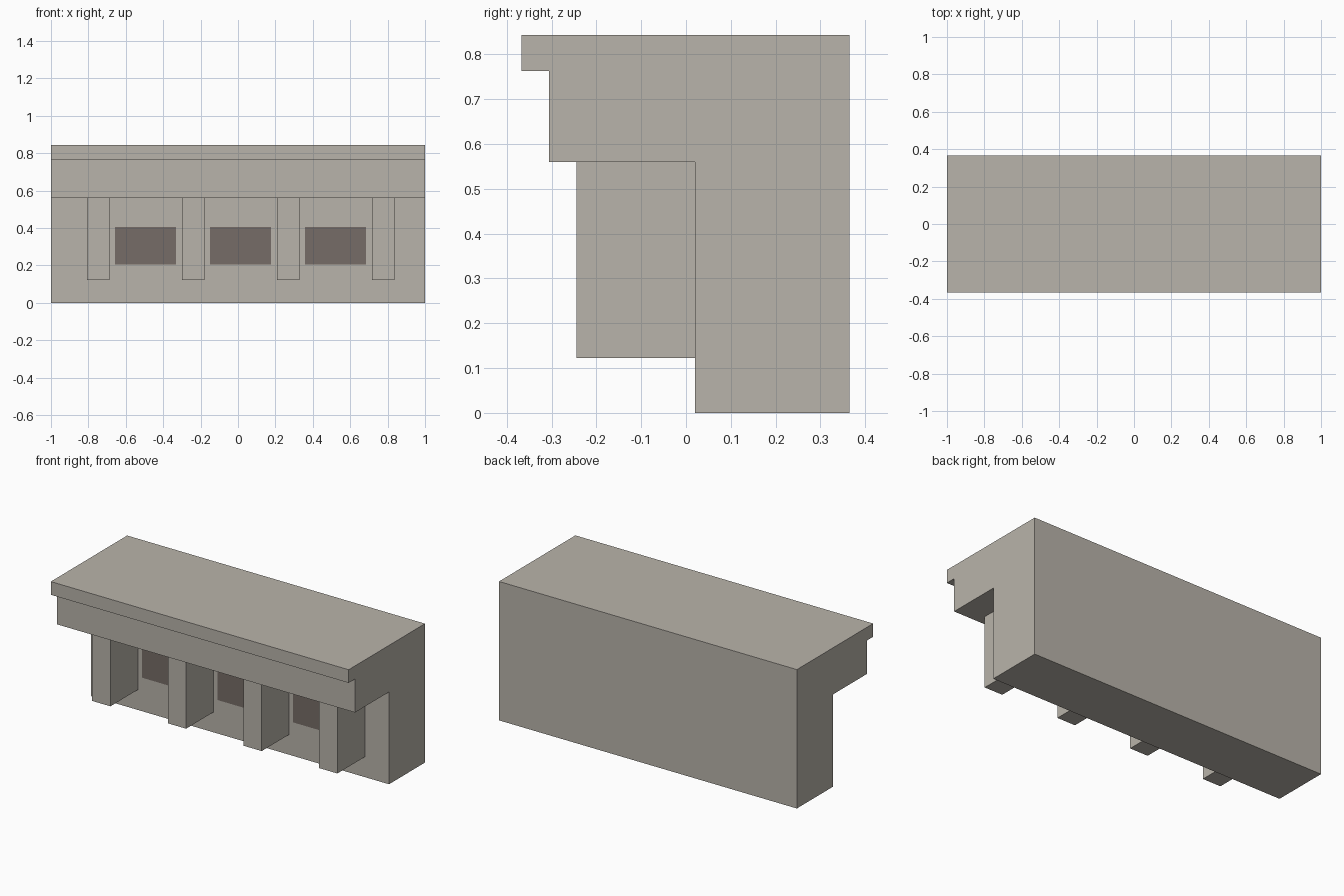
import bpy, bmesh

if "Cube" in bpy.data.objects:
    bpy.data.objects.remove(bpy.data.objects["Cube"])


def material(name, rgb):
    m = bpy.data.materials.new(name)
    m.diffuse_color = (*rgb, 1)
    m.use_nodes = True
    m.node_tree.nodes["Principled BSDF"].inputs["Base Color"].default_value = m.diffuse_color
    return m


stone = material("warm_grey_stone", (0.485, 0.455, 0.405))
dark = material("dark_brown_grey", (0.18, 0.15, 0.135))


def finish(name, bm, mat):
    bmesh.ops.recalc_face_normals(bm, faces=bm.faces[:])
    mesh = bpy.data.meshes.new(name)
    bm.to_mesh(mesh)
    bm.free()
    mesh.materials.append(mat)
    obj = bpy.data.objects.new(name, mesh)
    bpy.context.collection.objects.link(obj)
    return obj


def extrude_x(name, profile, x0, x1, mat):
    """Extrude a closed (y, z) profile from x0 to x1."""
    bm = bmesh.new()
    face = bm.faces.new([bm.verts.new((x0, y, z)) for y, z in profile])
    ext = bmesh.ops.extrude_face_region(bm, geom=[face])
    verts = [v for v in ext["geom"] if isinstance(v, bmesh.types.BMVert)]
    bmesh.ops.translate(bm, verts=verts, vec=(x1 - x0, 0, 0))
    return finish(name, bm, mat)


def rect(y0, y1, z0, z1):
    return [(y0, z0), (y1, z0), (y1, z1), (y0, z1)]


BACK, WALL = 0.365, 0.02

# Wall with stepped cornice overhanging the front
extrude_x("wall_and_cornice", [
    (BACK, 0), (BACK, 0.843), (-0.367, 0.843), (-0.367, 0.763),
    (-0.306, 0.763), (-0.306, 0.56), (WALL, 0.56), (WALL, 0)], -1, 1, stone)

# Brackets under the cornice, with a dark panel in each gap
STEP = 0.508
for i in range(4):
    x = -0.808 + i * STEP
    extrude_x(f"bracket_{i + 1}", rect(-0.244, WALL, 0.123, 0.56), x, x + 0.122, stone)
    if i < 3:
        extrude_x(f"panel_{i + 1}", rect(WALL - 0.003, WALL, 0.205, 0.406),
                  x + 0.15, x + 0.476, dark)
